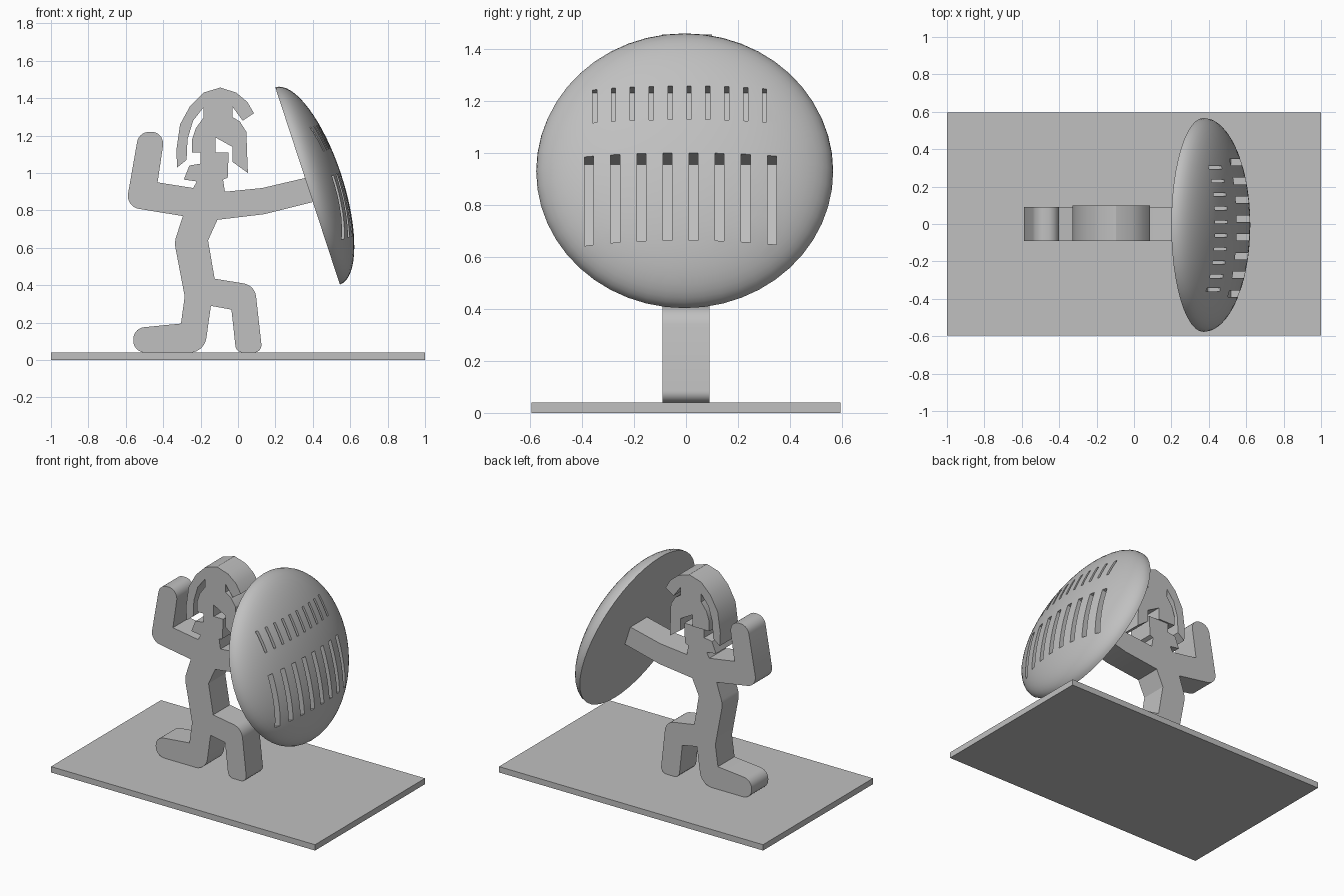
import bpy, bmesh, math
from mathutils import Matrix, Vector

if "Cube" in bpy.data.objects:
    bpy.data.objects.remove(bpy.data.objects["Cube"], do_unlink=True)

grey = bpy.data.materials.new("plain grey")
grey.use_nodes = True
colour = (0.53, 0.53, 0.53, 1)
grey.diffuse_color = colour
grey.node_tree.nodes["Principled BSDF"].inputs["Base Color"].default_value = colour


def make_object(name, bm):
    """Turn a bmesh into a named grey object."""
    bmesh.ops.recalc_face_normals(bm, faces=bm.faces[:])
    mesh = bpy.data.meshes.new(name)
    bm.to_mesh(mesh)
    bm.free()
    mesh.materials.append(grey)
    obj = bpy.data.objects.new(name, mesh)
    bpy.context.collection.objects.link(obj)
    return obj


def select_only(obj):
    bpy.ops.object.select_all(action='DESELECT')
    obj.select_set(True)
    bpy.context.view_layer.objects.active = obj


def smooth(obj, degrees=30):
    select_only(obj)
    bpy.ops.object.shade_smooth_by_angle(angle=math.radians(degrees))


def add_box(bm, low, high):
    low, high = Vector(low), Vector(high)
    placement = Matrix.Translation((low + high) / 2) @ Matrix.Diagonal((*(high - low), 1))
    bmesh.ops.create_cube(bm, size=1, matrix=placement)


def rounded(outline, steps=7):
    """Replace each corner that has a third value, its radius, by a curve."""
    points = []
    for i, (x, z, *radius) in enumerate(outline):
        corner = Vector((x, z))
        if not radius:
            points.append(corner)
            continue
        before = Vector(outline[i - 1][:2]) - corner
        after = Vector(outline[(i + 1) % len(outline)][:2]) - corner
        cut = radius[0] / math.tan(before.angle(after) / 2)
        start = corner + before.normalized() * min(cut, before.length * 0.5)
        end = corner + after.normalized() * min(cut, after.length * 0.5)
        for k in range(steps + 1):
            t = k / steps
            # weighted curve that follows a circular arc
            weight = math.sin(before.angle(after) / 2)
            a, b, c = (1 - t) ** 2, 2 * t * (1 - t) * weight, t * t
            points.append((start * a + corner * b + end * c) / (a + b + c))
    return points


def slab(name, outline, front, back):
    """Extrude a side outline, given in hundredths, along y."""
    bm = bmesh.new()
    verts = [bm.verts.new((p.x / 100, front, p.y / 100)) for p in rounded(outline)]
    face = bm.faces.new(verts)
    result = bmesh.ops.extrude_face_region(bm, geom=[face])
    moved = [v for v in result["geom"] if isinstance(v, bmesh.types.BMVert)]
    bmesh.ops.translate(bm, verts=moved, vec=(0, back - front, 0))
    obj = make_object(name, bm)
    smooth(obj)
    return obj


# Base plate
bm = bmesh.new()
add_box(bm, (-1, -0.595, 0), (1, 0.595, 0.04))
make_object("base_plate", bm)

# Kneeling figure: raised arm, head, shield arm, front leg, back leg
body = [
    (-53, 122, 6.5), (-39, 122, 6.5), (-43, 95), (-24, 92), (-22, 95.5),
    (-29, 96.5), (-26, 104), (-20, 105), (-20, 125), (-12, 125),
    (-12, 111), (-5, 111), (-5.5, 97.5), (-8, 96.5), (-7, 90),
    (13, 92), (36.5, 97.5), (40, 84.5), (14, 78), (-11, 75),
    (-16, 64), (-12.5, 43.5), (9, 40, 8), (13, 4, 4), (-1, 4, 4),
    (-3.5, 27), (-14.5, 29), (-18, 4, 9), (-56, 4, 6.4), (-56, 17, 6.4),
    (-30.5, 19.5), (-28.5, 34), (-34, 63, 12), (-29.5, 77), (-60, 82, 7),
]
slab("kneeling_figure", body, -0.09, 0.09)

# Helmet with crest, back slit and cheek guard
helmet = [
    (-32.5, 103), (-33, 112), (-31, 126), (-25.5, 136), (-18.5, 143),
    (-9.5, 145.7), (-1, 143), (5, 138), (8.5, 132), (2.5, 128),
    (-3, 135.5), (-3, 130), (1, 127.5), (4.5, 122), (4.8, 112),
    (5.3, 100), (-3, 106), (-3, 114), (-12, 119), (-12, 111),
    (-24.5, 111), (-24.5, 118), (-22.5, 124), (-18.5, 129.5),
    (-18.5, 135), (-24, 128), (-27, 118), (-27.5, 107),
]
slab("crested_helmet", helmet, -0.092, 0.1)

# Shield: flattened half ellipsoid with a flat back
bm = bmesh.new()
bmesh.ops.create_uvsphere(bm, u_segments=48, v_segments=32, radius=1)
bmesh.ops.bisect_plane(bm, geom=bm.verts[:] + bm.edges[:] + bm.faces[:],
                       plane_co=(0, 0, 0), plane_no=(0, 0, -1), clear_outer=True)
rim = [e for e in bm.edges if e.is_boundary]
bmesh.ops.contextual_create(bm, geom=rim)
bmesh.ops.scale(bm, verts=bm.verts[:], vec=(0.555, 0.572, 0.19))
shield = make_object("shield", bm)

# Two rows of recessed slots: count, first y, spacing, width, x range, floor
rows = [
    (8, -0.368, 0.1005, 0.035, (-0.012, 0.33), 0.045),
    (10, -0.347, 0.0727, 0.017, (-0.293, -0.15), 0.075),
]
bm = bmesh.new()
for count, first, spacing, width, (top, bottom), floor in rows:
    for i in range(count):
        y = first + i * spacing
        add_box(bm, (top, y - width / 2, floor), (bottom, y + width / 2, 0.4))
cutter = make_object("slot_cutter", bm)
cutter.hide_render = True
cut = shield.modifiers.new("slots", 'BOOLEAN')
cut.operation = 'DIFFERENCE'
cut.solver = 'EXACT'
cut.object = cutter
select_only(shield)
bpy.ops.object.modifier_apply(modifier=cut.name)
bpy.data.objects.remove(cutter, do_unlink=True)
smooth(shield)

# Lean the shield back in front of the outstretched arm
shield.location = (0.372, -0.005, 0.931)
shield.rotation_euler = (0, math.atan2(0.95, 0.311), 0)
